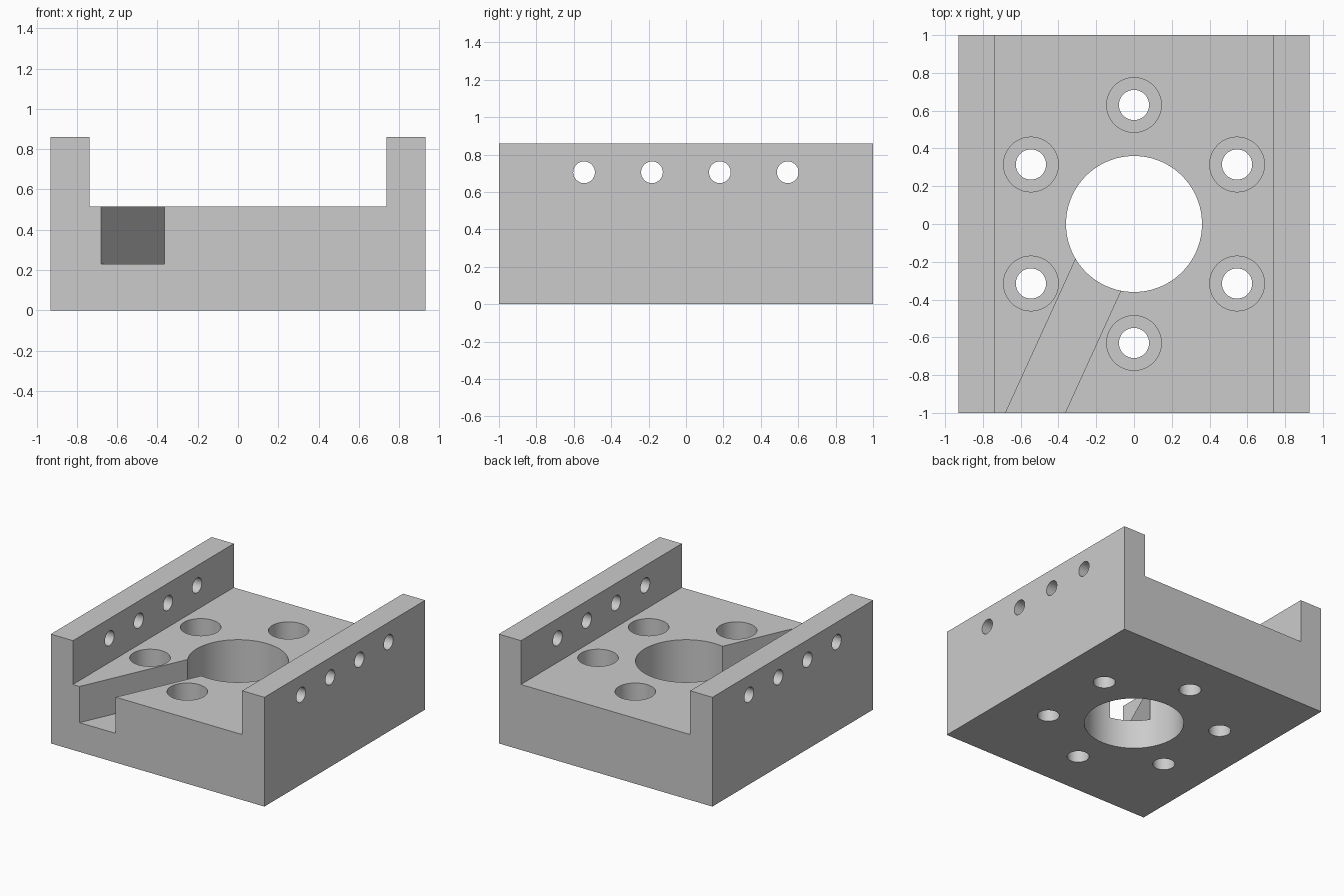
import bpy, bmesh, math
from mathutils import Matrix, Vector

cube = bpy.data.objects.get("Cube")
if cube:
    bpy.data.objects.remove(cube, do_unlink=True)

HALF_W, HEIGHT, FLOOR, CHANNEL = 0.93, 0.86, 0.515, 0.737
SLOT_Z = 0.23

grey = bpy.data.materials.new("light grey metal")
grey.use_nodes = True
color = (0.6, 0.6, 0.6, 1)
grey.diffuse_color = color
grey.node_tree.nodes["Principled BSDF"].inputs["Base Color"].default_value = color


def prism(name, points, direction):
    """Extrude a flat polygon along a direction."""
    bm = bmesh.new()
    face = bm.faces.new([bm.verts.new(p) for p in points])
    ext = bmesh.ops.extrude_face_region(bm, geom=[face])["geom"]
    moved = [v for v in ext if isinstance(v, bmesh.types.BMVert)]
    bmesh.ops.translate(bm, verts=moved, vec=Vector(direction))
    bmesh.ops.recalc_face_normals(bm, faces=bm.faces)
    return finish(name, bm)


def cylinder(name, center, radius, depth, segments=48, along_x=False):
    bm = bmesh.new()
    turn = Matrix.Rotation(math.pi / 2, 4, "Y") if along_x else Matrix()
    bmesh.ops.create_cone(bm, cap_ends=True, segments=segments, radius1=radius,
                          radius2=radius, depth=depth,
                          matrix=Matrix.Translation(center) @ turn)
    return finish(name, bm)


def finish(name, bm):
    mesh = bpy.data.meshes.new(name)
    bm.to_mesh(mesh)
    bm.free()
    mesh.materials.append(grey)
    obj = bpy.data.objects.new(name, mesh)
    bpy.context.collection.objects.link(obj)
    return obj


# Block with two raised side rails
half = [(CHANNEL, FLOOR), (CHANNEL, HEIGHT), (HALF_W, HEIGHT), (HALF_W, 0)]
outline = half + [(-x, z) for x, z in reversed(half)]
block = prism("channel_block", [(x, -1, z) for x, z in outline], (0, 2, 0))

# Central bore
cutters = [cylinder("bore_cutter", (0, 0, 0.3), 0.36, 1, 96)]

# Slanted open slot from the bore to the front
slope = 0.456
slot = [(x + slope * (y + 1), y, SLOT_Z)
        for x, y in ((-0.68, -1.1), (-0.365, -1.1), (-0.365, -0.15), (-0.68, -0.15))]
cutters.append(prism("slot_cutter", slot, (0, 0, 0.5)))

# Six counterbored bolt holes in a ring
for i in range(6):
    a = math.radians(90 + 60 * i)
    x, y = 0.63 * math.cos(a), 0.63 * math.sin(a)
    cutters.append(cylinder("bolt_hole_cutter", (x, y, 0.3), 0.08, 1))
    cutters.append(cylinder("counterbore_cutter", (x, y, SLOT_Z + 0.25), 0.145, 0.5))

# Four cross holes through both rails
for i in range(4):
    cutters.append(cylinder("rail_hole_cutter", (0, -0.545 + i * 0.363, 0.705),
                            0.058, 2.2, along_x=True))

# Cut everything, then drop the cutters
for c in cutters:
    c.hide_render = True
    mod = block.modifiers.new(c.name, "BOOLEAN")
    mod.operation, mod.solver, mod.object = "DIFFERENCE", "EXACT", c
bpy.context.view_layer.update()
result = bpy.data.meshes.new_from_object(
    block.evaluated_get(bpy.context.evaluated_depsgraph_get()))
block.modifiers.clear()
block.data = result
for c in cutters:
    bpy.data.objects.remove(c, do_unlink=True)

# Smooth hole walls, sharp edges
bpy.ops.object.select_all(action="DESELECT")
block.select_set(True)
bpy.context.view_layer.objects.active = block
bpy.ops.object.shade_smooth_by_angle(angle=math.radians(30))
